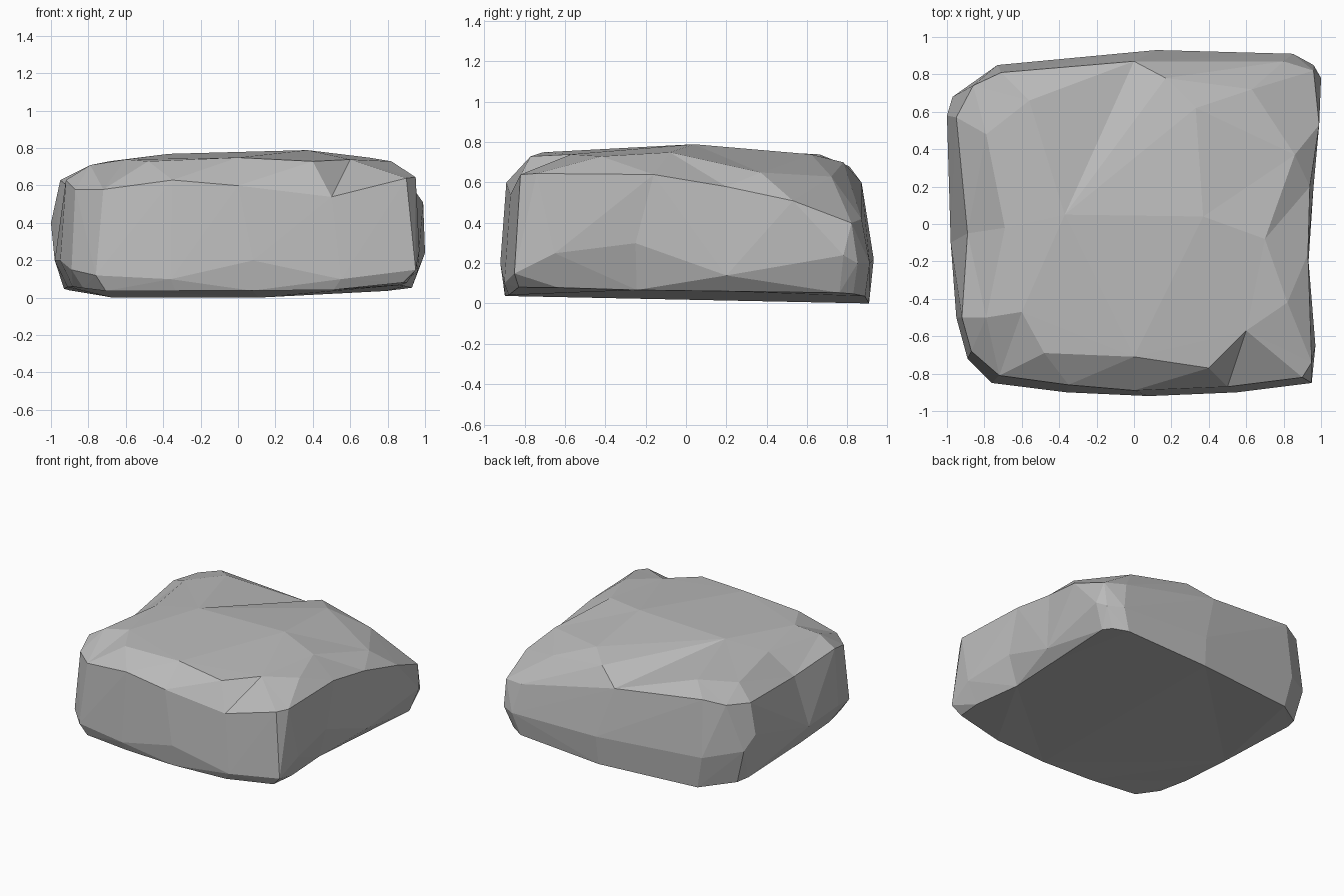
import bpy
import bmesh
from mathutils import Vector
from mathutils.geometry import delaunay_2d_cdt

default_cube = bpy.data.objects.get("Cube")
if default_cube:
    bpy.data.objects.remove(default_cube, do_unlink=True)


def make_material(name, colour):
    material = bpy.data.materials.new(name)
    material.use_nodes = True
    material.diffuse_color = colour
    shader = material.node_tree.nodes["Principled BSDF"]
    shader.inputs["Base Color"].default_value = colour
    shader.inputs["Roughness"].default_value = 0.9
    return material


def add_ring(bm, points):
    return [bm.verts.new(point) for point in points]


def bridge(bm, lower, upper):
    """Join two rings with triangles, folding each quad along its convex diagonal."""
    count = len(lower)
    for i in range(count):
        j = (i + 1) % count
        a, b, c, d = lower[i], lower[j], upper[j], upper[i]
        normal = (b.co - a.co).cross(c.co - a.co)
        if normal.dot(d.co - a.co) <= 0:
            triangles = ((a, b, c), (a, c, d))
        else:
            triangles = ((a, b, d), (b, c, d))
        for triangle in triangles:
            bm.faces.new(triangle)


def cap_surface(bm, border, inner):
    """Triangulate the uneven top between the rim and its loose points."""
    verts = border + inner
    flat = [Vector((v.co.x, v.co.y)) for v in verts]
    outline = [(i, (i + 1) % len(border)) for i in range(len(border))]
    result = delaunay_2d_cdt(flat, outline, [], 1, 1e-5)
    faces, sources = result[2], result[3]
    for face in faces:
        bm.faces.new([verts[sources[i][0]] for i in face])


def base_point(point):
    """Tuck the underside in slightly and let it rise toward the front and one side."""
    x, y, z = point
    lift = max(0, x - .5) * .1 + max(0, -x - .8) * .2
    return (x * .93, y * .975, .02 - .02 * y + lift)


# Widest outline of the stone, counter-clockwise from the front
belly = [
    (-.76, -.85, .12), (-.36, -.9, .1), (.08, -.92, .2), (.55, -.9, .1),
    (.95, -.85, .15), (.97, -.65, .25), (.93, -.25, .3), (.96, .2, .14),
    (1, .78, .24), (.96, .85, .2), (.85, .91, .2), (.12, .93, .22),
    (-.73, .85, .25), (-.97, .68, .3), (-1, .58, .4), (-.98, -.1, .2),
    (-.95, -.5, .2), (-.89, -.72, .15),
]

# Shoulder edge where the sides turn into the top
rim = [
    (-.72, -.81, .58), (-.35, -.86, .63), (0, -.89, .6), (.5, -.87, .54),
    (.9, -.82, .64), (.95, -.74, .645), (.93, -.16, .64), (.94, .2, .58),
    (.99, .53, .51), (.96, .82, .4), (.8, .87, .42), (0, .87, .6),
    (-.71, .81, .68), (-.86, .74, .65), (-.95, .57, .63), (-.89, -.05, .58),
    (-.92, -.5, .63), (-.87, -.68, .58),
]

# High points of the uneven top
crown = [
    (-.79, -.5, .71), (-.6, -.47, .74), (-.48, -.69, .73), (0, -.71, .75),
    (.4, -.77, .73), (.6, -.57, .74), (.82, -.42, .73), (.7, -.08, .75),
    (.86, .37, .65), (.63, .72, .63), (.33, .62, .74), (.17, .78, .7),
    (-.56, .66, .74), (-.79, .48, .71), (-.69, -.02, .73), (-.37, .05, .77),
    (.37, .04, .79),
]

# Stone body: flat base, bulging sides, faceted top
bm = bmesh.new()
base_ring = add_ring(bm, [base_point(point) for point in belly])
belly_ring = add_ring(bm, belly)
rim_ring = add_ring(bm, rim)
crown_points = add_ring(bm, crown)

bridge(bm, base_ring, belly_ring)
bridge(bm, belly_ring, rim_ring)
cap_surface(bm, rim_ring, crown_points)
underside = bm.faces.new(list(reversed(base_ring)))
bmesh.ops.triangulate(bm, faces=[underside])
bmesh.ops.recalc_face_normals(bm, faces=bm.faces)

# Rest the stone on the ground
lowest = min(v.co.z for v in bm.verts)
bmesh.ops.translate(bm, verts=bm.verts, vec=(0, 0, -lowest))

mesh = bpy.data.meshes.new("stone_slab")
bm.to_mesh(mesh)
bm.free()
mesh.materials.append(make_material("stone_grey", (.5, .5, .5, 1)))
stone = bpy.data.objects.new("stone_slab", mesh)
bpy.context.collection.objects.link(stone)
